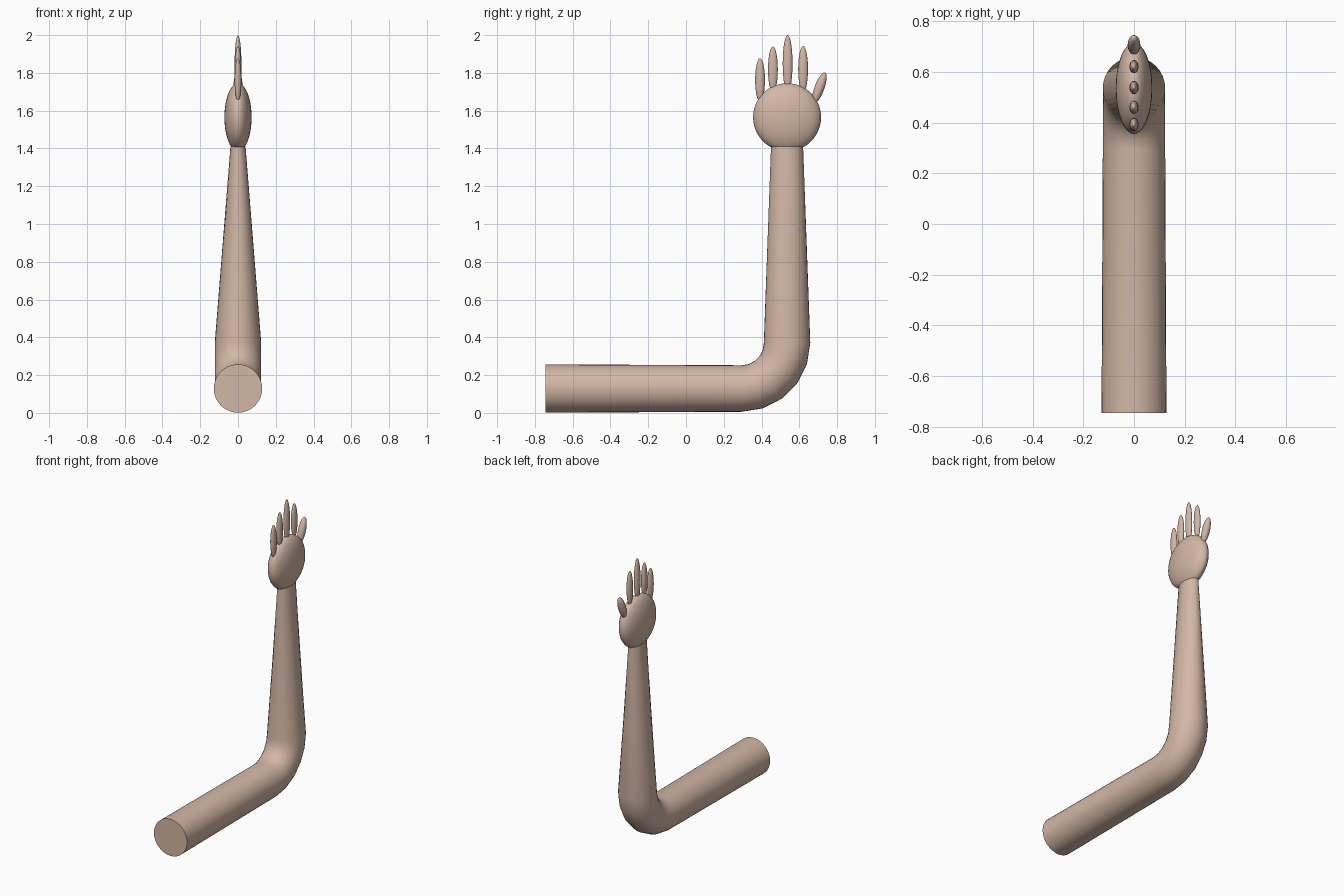
import bpy, bmesh, math
from mathutils import Matrix, Vector

if "Cube" in bpy.data.objects:
    bpy.data.objects.remove(bpy.data.objects["Cube"])

skin = bpy.data.materials.new("skin")
skin.diffuse_color = (0.65, 0.475, 0.38, 1)
skin.use_nodes = True
skin.node_tree.nodes["Principled BSDF"].inputs["Base Color"].default_value = skin.diffuse_color

SIDES = 32
ARM_Y = 0.535       # centre line of the raised forearm
ELBOW_Z = 0.37      # height where the bend ends
BEND = 0.241        # radius of the elbow's centre line


def finish(name, bm):
    bmesh.ops.recalc_face_normals(bm, faces=bm.faces)
    mesh = bpy.data.meshes.new(name)
    bm.to_mesh(mesh)
    bm.free()
    obj = bpy.data.objects.new(name, mesh)
    bpy.context.collection.objects.link(obj)
    mesh.materials.append(skin)
    bpy.ops.object.select_all(action='DESELECT')
    obj.select_set(True)
    bpy.context.view_layer.objects.active = obj
    bpy.ops.object.shade_smooth_by_angle(angle=math.radians(35))
    return obj


def ellipsoid(name, centre, radii, tilt=0.0, segments=24, rings=14):
    bm = bmesh.new()
    m = (Matrix.Translation(centre) @ Matrix.Rotation(math.radians(tilt), 4, 'X')
         @ Matrix.Diagonal((*radii, 1)))
    bmesh.ops.create_uvsphere(bm, u_segments=segments, v_segments=rings, radius=1, matrix=m)
    return finish(name, bm)


# Arm: elliptical rings swept along the upper arm, elbow and forearm.
# Each station is (y, z, bend angle, half width in x, half width across the bend).
stations = [(-0.745, 0.129, 0, 0.128, 0.128)]
for i in range(6):
    a = math.radians(18 * i)
    stations.append((ARM_Y - BEND + BEND * math.sin(a),
                     ELBOW_Z - BEND * math.cos(a), a, 0.123, 0.123))
stations.append((ARM_Y, 1.41, math.pi / 2, 0.04, 0.085))

bm = bmesh.new()
rings = []
for y, z, a, rx, rn in stations:
    ring = []
    for k in range(SIDES):
        t = 2 * math.pi * k / SIDES
        n = rn * math.sin(t)
        ring.append(bm.verts.new(Vector((rx * math.cos(t),
                                         y - n * math.sin(a), z + n * math.cos(a)))))
    rings.append(ring)
for lo, hi in zip(rings, rings[1:]):
    for k in range(SIDES):
        j = (k + 1) % SIDES
        bm.faces.new((lo[k], lo[j], hi[j], hi[k]))
bm.faces.new(rings[0])
bm.faces.new(rings[-1])
finish("arm", bm)

# Palm
ellipsoid("palm", (0, ARM_Y, 1.565), (0.072, 0.18, 0.18), segments=32, rings=24)

# Fingers: name, y, tip height, half length
for name, y, tip, half in (("little_finger", 0.392, 1.877, 0.115),
                           ("ring_finger", 0.460, 1.940, 0.122),
                           ("middle_finger", 0.538, 2.000, 0.150),
                           ("index_finger", 0.620, 1.942, 0.122)):
    ellipsoid(name, (0, y, tip - half), (0.018, 0.026, half))

# Thumb leans away from the palm
ellipsoid("thumb", (0, 0.706, 1.72), (0.025, 0.026, 0.087), tilt=-20)
